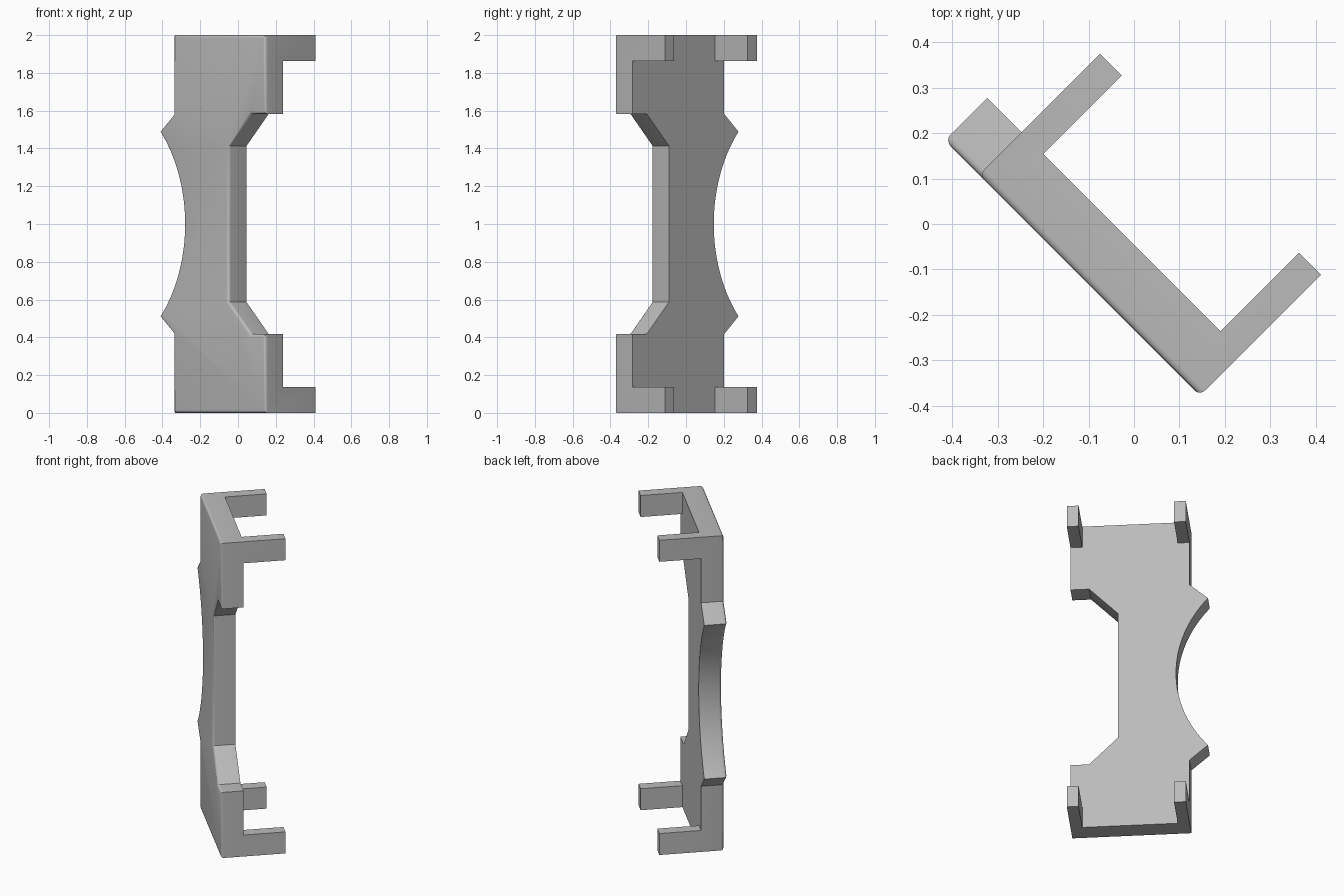
import bpy, bmesh, math
from mathutils import Matrix

if "Cube" in bpy.data.objects:
    bpy.data.objects.remove(bpy.data.objects["Cube"])

# Key dimensions: u runs along the plate, v through its thickness
FRONT, BACK, ARM_END = -0.165, -0.032, 0.212
LEFT, RIGHT = -0.318, 0.370
ARM_WIDTH, ARM_HEIGHT, HEIGHT = 0.068, 0.1365, 2.0
TURN = Matrix.Rotation(math.radians(-45), 4, "Z")

grey = bpy.data.materials.new("plain grey")
grey.use_nodes = True
colour = (0.5, 0.5, 0.5, 1)
grey.diffuse_color = colour
grey.node_tree.nodes["Principled BSDF"].inputs["Base Color"].default_value = colour


def make_object(name, bm):
    bmesh.ops.recalc_face_normals(bm, faces=bm.faces)
    mesh = bpy.data.meshes.new(name)
    bm.to_mesh(mesh)
    bm.free()
    mesh.materials.append(grey)
    obj = bpy.data.objects.new(name, mesh)
    bpy.context.collection.objects.link(obj)
    return obj


def extrude_outline(points, v0, v1):
    bm = bmesh.new()
    face = bm.faces.new([bm.verts.new((u, v0, z)) for u, z in points])
    front_edges = list(face.edges)
    back = bmesh.ops.extrude_face_region(bm, geom=[face], use_keep_orig=True)
    moved = [g for g in back["geom"] if isinstance(g, bmesh.types.BMVert)]
    bmesh.ops.translate(bm, verts=moved, vec=(0, v1 - v0, 0))
    bmesh.ops.recalc_face_normals(bm, faces=bm.faces)
    return bm, front_edges


# Plate outline: recessed right edge, pointed lugs and a round scoop on the left
right = [(RIGHT, 0), (RIGHT, 0.417), (0.262, 0.417), (0.095, 0.5875)]
left = [(LEFT, HEIGHT), (LEFT, 1.583)]
flip = lambda pts: [(u, HEIGHT - z) for u, z in reversed(pts)]
tip, middle, half = -0.425, -0.24, 0.4885
sag = middle - tip
radius = (half ** 2 + sag ** 2) / (2 * sag)
sweep = math.asin(half / radius)
steps = 32
scoop = []
for i in range(steps + 1):
    a = sweep * (1 - 2 * i / steps)
    scoop.append((middle - radius + radius * math.cos(a), 1 + radius * math.sin(a)))
outline = right + flip(right) + left + scoop + flip(left)

# Plate with rounded front rim
bm, rim = extrude_outline(outline, FRONT, BACK)
bmesh.ops.bevel(bm, geom=rim, offset=0.016, offset_type="OFFSET",
                segments=4, profile=0.5, affect="EDGES")
bracket = make_object("bracket_plate", bm)

# Four arms reaching back from the corners, joined to the plate
for u in (LEFT, RIGHT - ARM_WIDTH):
    for z in (0, HEIGHT - ARM_HEIGHT):
        box = [(u, z), (u + ARM_WIDTH, z),
               (u + ARM_WIDTH, z + ARM_HEIGHT), (u, z + ARM_HEIGHT)]
        bm, _ = extrude_outline(box, BACK - 0.05, ARM_END)
        arm = make_object("arm", bm)
        bpy.context.view_layer.objects.active = bracket
        mod = bracket.modifiers.new("join_arm", "BOOLEAN")
        mod.operation, mod.solver, mod.object = "UNION", "EXACT", arm
        bpy.ops.object.modifier_apply(modifier=mod.name)
        bpy.data.objects.remove(arm)

# Merge flat faces and turn the bracket to its diagonal stance
bm = bmesh.new()
bm.from_mesh(bracket.data)
bmesh.ops.remove_doubles(bm, verts=bm.verts, dist=0.0001)
bmesh.ops.dissolve_limit(bm, angle_limit=math.radians(0.2),
                         verts=bm.verts, edges=bm.edges)
bm.transform(TURN)
bm.to_mesh(bracket.data)
bm.free()

bpy.ops.object.select_all(action="DESELECT")
bracket.select_set(True)
bpy.context.view_layer.objects.active = bracket
bpy.ops.object.shade_smooth_by_angle(angle=math.radians(30))
